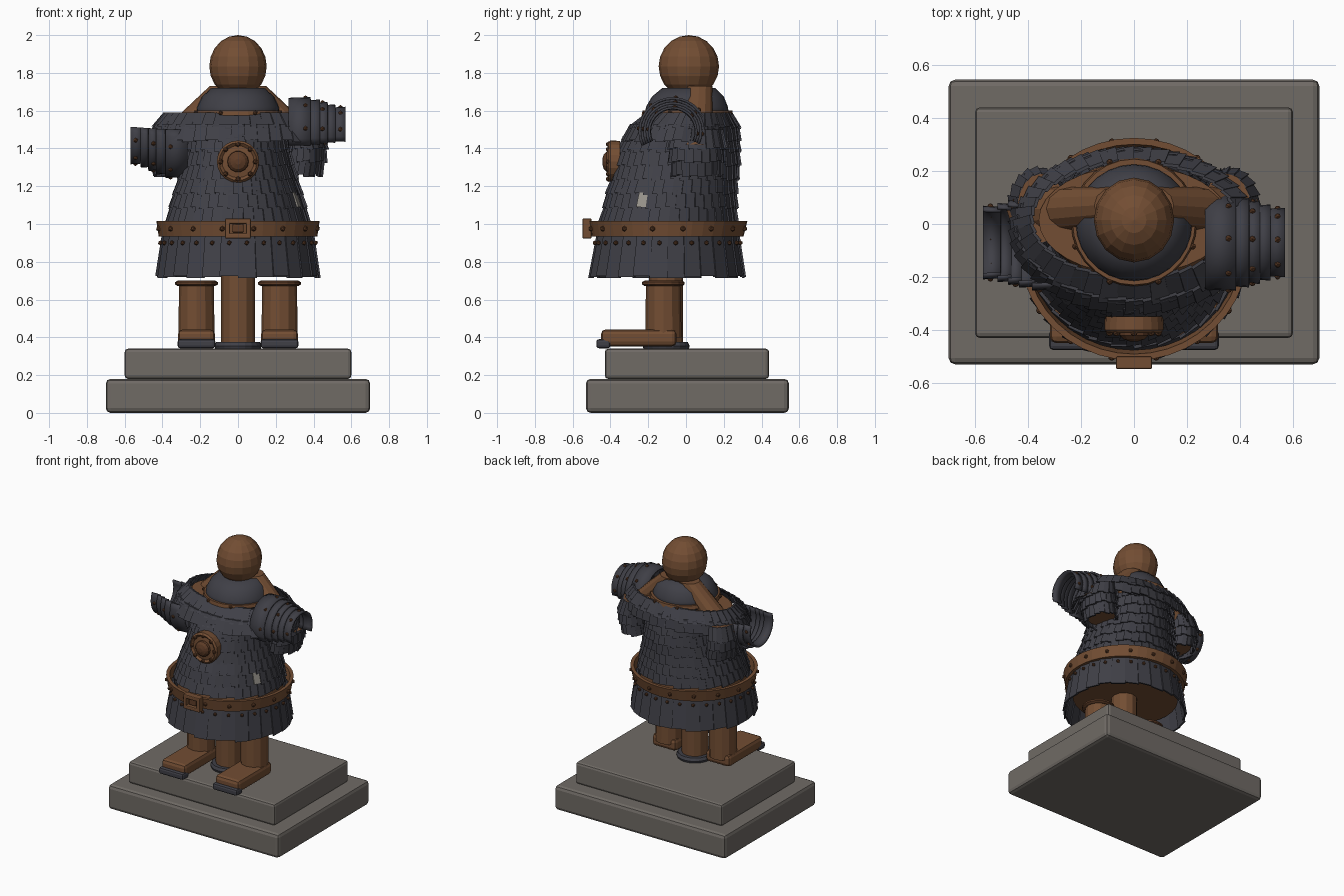
import bpy, bmesh, math
from mathutils import Vector, Matrix

if "Cube" in bpy.data.objects:
    bpy.data.objects.remove(bpy.data.objects["Cube"])


def material(name, rgb):
    m = bpy.data.materials.new(name)
    m.use_nodes = True
    m.diffuse_color = (*rgb, 1)
    m.node_tree.nodes["Principled BSDF"].inputs["Base Color"].default_value = (*rgb, 1)
    return m


STEEL = material("dark steel", (0.05, 0.05, 0.062))
LEATHER = material("brown leather", (0.17, 0.075, 0.033))
RIVET = material("dark bronze", (0.11, 0.045, 0.02))
STONE = material("grey stone", (0.16, 0.145, 0.13))
PALE = material("worn plate", (0.3, 0.28, 0.25))


def finish(name, bm, mats, smooth=False):
    bmesh.ops.recalc_face_normals(bm, faces=bm.faces)
    me = bpy.data.meshes.new(name)
    bm.to_mesh(me)
    bm.free()
    ob = bpy.data.objects.new(name, me)
    bpy.context.collection.objects.link(ob)
    for m in mats:
        me.materials.append(m)
    if smooth:
        for p in me.polygons:
            p.use_smooth = True
    return ob


def ring(rx, front, back, z, cx=0):
    """Elliptical section: centre x, centre y, x radius, y radius, height."""
    return (cx, (front + back) / 2, rx, (back - front) / 2, z)


def disc(cx, cy, r, z):
    return (cx, cy, r, r, z)


def on(r, a, off=0):
    return Vector((r[0] + (r[2] + off) * math.cos(a), r[1] + (r[3] + off) * math.sin(a), r[4]))


def loft(name, rings, n, mat, closed=False, smooth=False):
    bm = bmesh.new()
    loops = [[bm.verts.new(on(r, math.tau * k / n)) for k in range(n)] for r in rings]
    pairs = list(zip(loops, loops[1:])) + ([(loops[-1], loops[0])] if closed else [])
    for lo, hi in pairs:
        for k in range(n):
            j = (k + 1) % n
            bm.faces.new((lo[k], lo[j], hi[j], hi[k]))
    if not closed:
        bm.faces.new(loops[0])
        bm.faces.new(loops[-1])
    return finish(name, bm, [mat], smooth)


def band(name, low, high, n, mat, thick):
    """Hollow hoop between two sections."""
    def shrink(r):
        return (r[0], r[1], r[2] - thick, r[3] - thick, r[4])
    return loft(name, [low, high, shrink(high), shrink(low)], n, mat, closed=True)


def plates(name, rings, n, lap=0.01, rise=0.02, pale=()):
    """Overlapping rows of small plates hung between successive sections."""
    bm = bmesh.new()
    for i, (low, high) in enumerate(zip(rings, rings[1:])):
        high = (*high[:4], high[4] + (rise if i < len(rings) - 2 else 0))
        for k in range(n):
            a = math.tau * (k + 0.5 * (i % 2)) / n
            b = a + math.tau / n * 1.06
            drop = Vector((0, 0, 0.006 * ((k * 7 + i * 3) % 3 - 1)))
            verts = []
            for inset in (0, -0.012):
                quad = (on(low, a, lap + inset) + drop, on(low, b, inset) + drop,
                        on(high, b, inset - 0.012), on(high, a, inset - 0.004))
                verts.append([bm.verts.new(p) for p in quad])
            outer, inner = verts
            faces = [bm.faces.new(outer), bm.faces.new(inner[::-1])]
            for s in range(4):
                t = (s + 1) % 4
                faces.append(bm.faces.new((outer[s], inner[s], inner[t], outer[t])))
            for f in faces:
                f.material_index = int((i, k) in pale)
    return finish(name, bm, [STEEL, PALE])


def box(name, x, y, z, mat, bevel):
    bm = bmesh.new()
    bmesh.ops.create_cube(bm, size=1)
    for v in bm.verts:
        for axis, (lo, hi) in enumerate((x, y, z)):
            v.co[axis] = hi if v.co[axis] > 0 else lo
    bmesh.ops.bevel(bm, geom=bm.edges[:], offset=bevel, segments=2, affect='EDGES', profile=0.5)
    return finish(name, bm, [mat])


def rivets(name, points, r=0.013):
    bm = bmesh.new()
    for p in points:
        bmesh.ops.create_icosphere(bm, subdivisions=1, radius=r, matrix=Matrix.Translation(p))
    return finish(name, bm, [RIVET])


def around(r, n, off=0):
    return [on(r, math.tau * (k + 0.5) / n, off) for k in range(n)]


# Stepped plinth
box("plinth_base", (-0.7, 0.7), (-0.53, 0.545), (0, 0.18), STONE, 0.025)
box("plinth_step", (-0.6, 0.6), (-0.43, 0.44), (0.18, 0.34), STONE, 0.018)

# Support post, legs and boots
loft("support_post", [disc(0, -0.105, 0.09, 0.35), disc(0, -0.105, 0.09, 0.9)], 12, LEATHER)
loft("post_foot", [disc(0, -0.105, 0.12, 0.34), disc(0, -0.105, 0.125, 0.355),
                   disc(0, -0.105, 0.115, 0.375)], 20, STEEL)
for side, s in (("left", 1), ("right", -1)):
    x = 0.22 * s
    loft(side + "_leg", [disc(x, -0.12, 0.096, 0.4), disc(x, -0.12, 0.092, 0.68)], 12, LEATHER)
    loft(side + "_leg_cuff", [disc(x, -0.12, 0.1, 0.672), disc(x, -0.12, 0.113, 0.68),
                              disc(x, -0.12, 0.113, 0.692), disc(x, -0.12, 0.1, 0.7)], 16, RIVET)
    box(side + "_boot", (x - 0.098, x + 0.098), (-0.45, -0.05), (0.352, 0.442), LEATHER, 0.025)
    box(side + "_toe_plate", (x - 0.1, x + 0.1), (-0.475, -0.4), (0.342, 0.39), STEEL, 0.014)

# Leather body under the plates
loft("body", [ring(0.375, -0.44, 0.25, 0.83), ring(0.355, -0.42, 0.25, 1.0),
              ring(0.315, -0.385, 0.25, 1.17), ring(0.27, -0.34, 0.26, 1.35),
              ring(0.27, -0.28, 0.25, 1.48), ring(0.36, -0.19, 0.22, 1.56)], 32, LEATHER)

# Skirt, belt and buckle
skirt_low, skirt_top = ring(0.43, -0.51, 0.31, 0.72), ring(0.405, -0.475, 0.285, 0.96)
plates("skirt_plates", [skirt_low, skirt_top], 28, lap=0.008)
rivets("skirt_rivets", around(ring(0.414, -0.485, 0.29, 0.9), 28))
belt_low, belt_top = ring(0.42, -0.5, 0.305, 0.935), ring(0.432, -0.515, 0.325, 1.015)
band("belt", belt_low, belt_top, 40, LEATHER, 0.024)
rivets("belt_rivets", around(ring(0.428, -0.51, 0.317, 0.975), 16), 0.015)
for z in (0.937, 1.015):
    box("buckle_bar", (-0.068, 0.068), (-0.548, -0.5), (z - 0.014, z + 0.014), LEATHER, 0.006)
for x in (-0.055, 0.055):
    box("buckle_side", (x - 0.013, x + 0.013), (-0.548, -0.5), (0.925, 1.027), LEATHER, 0.006)
box("buckle_plate", (-0.03, 0.03), (-0.535, -0.5), (0.955, 0.998), RIVET, 0.006)

# Torso scales, widening into a mantle over the shoulders
plates("torso_scales", [
    ring(0.378, -0.455, 0.27, 1.01), ring(0.36, -0.435, 0.27, 1.085),
    ring(0.34, -0.42, 0.27, 1.16), ring(0.315, -0.395, 0.275, 1.235),
    ring(0.295, -0.38, 0.285, 1.31), ring(0.282, -0.362, 0.285, 1.385),
    ring(0.28, -0.33, 0.28, 1.455), ring(0.27, -0.27, 0.26, 1.52)], 42, pale={(1, 38)})
plates("mantle", [ring(0.465, -0.335, 0.285, 1.44), ring(0.45, -0.3, 0.285, 1.51),
                  ring(0.4, -0.215, 0.25, 1.59)], 42)

# Shoulders and short scaled sleeves
for side, s in (("left", 1), ("right", -1)):
    loft(side + "_shoulder", [(0.37 * s, 0.05, 0.11, 0.09, 1.42), (0.07 * s, 0.07, 0.08, 0.07, 1.73)],
         12, LEATHER)
    loft(side + "_upper_arm", [(0.34 * s, 0.06, 0.08, 0.11, 1.28), (0.35 * s, 0.06, 0.09, 0.13, 1.5)],
         16, LEATHER)
    plates(side + "_sleeve", [(0.345 * s, 0.06, 0.095, 0.13, 1.255), (0.36 * s, 0.06, 0.105, 0.145, 1.33),
                              (0.365 * s, 0.06, 0.108, 0.15, 1.4), (0.35 * s, 0.06, 0.1, 0.14, 1.5)], 20)

# Gorget, neckline trim, neck and head
loft("gorget", [disc(0, 0.005, 0.225, 1.56), disc(0, 0.005, 0.217, 1.62),
                disc(0, 0.01, 0.19, 1.675), disc(0, 0.015, 0.14, 1.72)], 28, STEEL, smooth=True)
band("neckline_trim", ring(0.238, -0.235, 0.25, 1.575), ring(0.232, -0.23, 0.245, 1.6), 28, LEATHER, 0.02)
rivets("neckline_rivets", around(ring(0.24, -0.235, 0.252, 1.588), 8))
loft("neck", [disc(0, 0.04, 0.085, 1.55), disc(0, 0.03, 0.075, 1.74)], 12, LEATHER)
bm = bmesh.new()
bmesh.ops.create_uvsphere(bm, u_segments=16, v_segments=10, radius=1,
                          matrix=Matrix.Translation((0, 0.015, 1.835)) @ Matrix.Diagonal((0.152, 0.16, 0.165, 1)))
finish("head", bm, [LEATHER])


# Open forearm guards made of five stepped lames
def arm_guard(name, s, up, cz, r0, r1):
    bm = bmesh.new()
    studs = []
    cuts = (0.28, 0.385, 0.435, 0.475, 0.515, 0.57)
    for i, (x0, x1) in enumerate(zip(cuts, cuts[1:])):
        radius = r0 + (r1 - r0) * i / 4
        height = cz + (0.03 * i / 4 if up < 0 else 0)

        def at(x, r, deg):
            a = math.radians(deg)
            return Vector((x * s, -0.07 + r * math.cos(a), height + up * r * math.sin(a)))
        prev = None
        for k in range(19):
            deg = -25 + 230 * k / 18
            pair = [bm.verts.new(at(x0 - 0.012, radius - 0.004, deg)), bm.verts.new(at(x1, radius, deg))]
            if prev:
                bm.faces.new((prev[0], prev[1], pair[1], pair[0]))
            prev = pair
        if i % 2 == 0:
            studs += [at(x1 - 0.028, radius + 0.003, d) for d in (-5, 40, 85, 130, 175)]
    ob = finish(name, bm, [STEEL], True)
    mod = ob.modifiers.new("thickness", 'SOLIDIFY')
    mod.thickness = 0.012
    mod.offset = 0
    rivets(name + "_rivets", studs)


arm_guard("left_arm_guard", 1, 1, 1.49, 0.176, 0.125)
arm_guard("right_arm_guard", -1, -1, 1.425, 0.175, 0.133)


# Round chest medallion, turned about the front-back axis
def lathe_front(name, profile, n, mat):
    ob = loft(name, [disc(0, 0, r, d) for r, d in profile], n, mat)
    ob.data.transform(Matrix.Translation((0, -0.37, 1.33)) @ Matrix.Rotation(math.radians(90), 4, 'X'))
    return ob


lathe_front("medallion", [(0.11, -0.02), (0.112, 0.03), (0.1, 0.042), (0.085, 0.03), (0.06, 0.034)], 20, LEATHER)
lathe_front("medallion_boss", [(0.058, 0.02), (0.055, 0.05), (0.04, 0.065), (0.015, 0.073)], 14, RIVET)
rivets("medallion_rivets", [(0.092 * math.cos(math.tau * k / 8), -0.41, 1.33 + 0.092 * math.sin(math.tau * k / 8))
                            for k in range(8)], 0.015)
